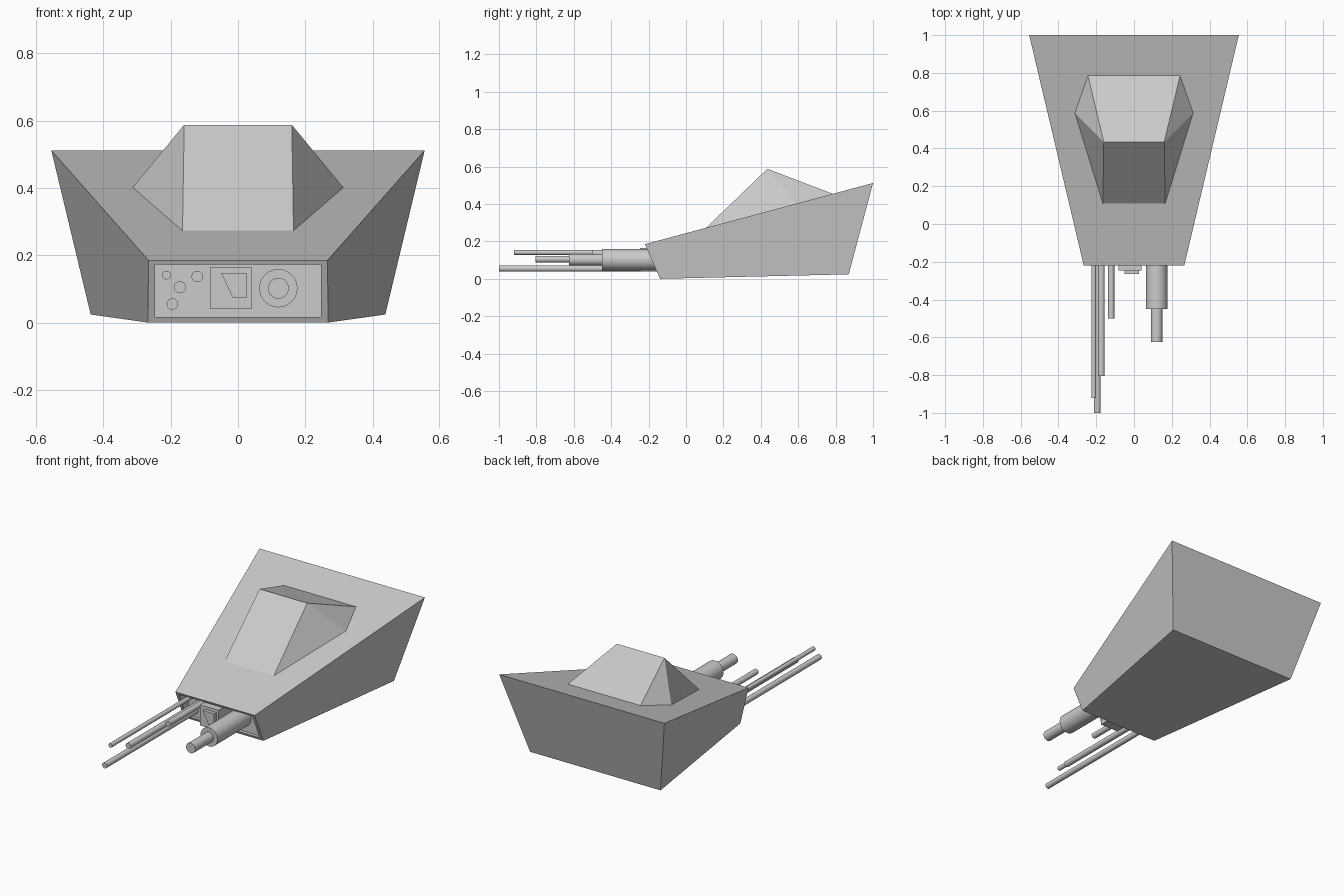
import bpy, bmesh
from math import pi
from mathutils import Matrix, Vector

cube = bpy.data.objects.get("Cube")
if cube:
    bpy.data.objects.remove(cube, do_unlink=True)

grey = bpy.data.materials.new("hull grey")
grey.use_nodes = True
grey.diffuse_color = (0.6, 0.6, 0.6, 1)
grey.node_tree.nodes["Principled BSDF"].inputs["Base Color"].default_value = (0.6, 0.6, 0.6, 1)


def finish(name, bm):
    bmesh.ops.recalc_face_normals(bm, faces=bm.faces)
    mesh = bpy.data.meshes.new(name)
    bm.to_mesh(mesh)
    bm.free()
    mesh.materials.append(grey)
    ob = bpy.data.objects.new(name, mesh)
    bpy.context.collection.objects.link(ob)
    return ob


def loft(name, rings):
    """Bridge equal-length rings of points and cap both ends."""
    bm = bmesh.new()
    loops = [[bm.verts.new(p) for p in ring] for ring in rings]
    for a, b in zip(loops, loops[1:]):
        for i in range(len(a)):
            j = (i + 1) % len(a)
            bm.faces.new((a[i], a[j], b[j], b[i]))
    bm.faces.new(loops[0])
    bm.faces.new(loops[-1])
    return finish(name, bm)


def ring(top, bottom):
    """Symmetric four-point ring from (half width, y, z) of its top and bottom edges."""
    (a, ya, za), (b, yb, zb) = top, bottom
    return [(-a, ya, za), (a, ya, za), (b, yb, zb), (-b, yb, zb)]


def nose_y(z):
    return -0.22 + (0.185 - z) * 0.44


def barrel(name, x, z, radius, tip, base=-0.1):
    bm = bmesh.new()
    place = Matrix.Translation(Vector((x, (tip + base) / 2, z))) @ Matrix.Rotation(pi / 2, 4, 'X')
    bmesh.ops.create_cone(bm, cap_ends=True, segments=24, radius1=radius,
                          radius2=radius, depth=base - tip, matrix=place)
    for f in bm.faces:
        f.smooth = len(f.verts) == 4
    for e in bm.edges:
        e.smooth = all(f.smooth for f in e.link_faces)
    return finish(name, bm)


# Hull wedge with a recessed panel in the sloping nose
hi, lo, panel_y = 0.172, 0.016, -0.125
loft("hull", [
    ring((0.555, 1.0, 0.512), (0.438, 0.87, 0.024)),
    ring((0.266, nose_y(0.185), 0.185), (0.268, nose_y(0), 0.0)),
    ring((0.246, nose_y(hi), hi), (0.246, nose_y(lo), lo)),
    ring((0.246, panel_y, hi), (0.246, panel_y, lo)),
])

# Faceted canopy: a ridge above a six-sided base lying on the hull
bm = bmesh.new()
base = [(0.165, 0.105), (0.315, 0.59), (0.245, 0.79)]
side = {}
for s in (-1, 1):
    side[s] = [bm.verts.new((s * x, y, 0.242 + y * 0.2664)) for x, y in base]
    side[s].append(bm.verts.new((s * 0.16, 0.435, 0.588)))
    front, mid, rear, peak = side[s]
    bm.faces.new((front, mid, peak))
    bm.faces.new((mid, rear, peak))
L, R = side[-1], side[1]
bm.faces.new((L[0], R[0], R[3], L[3]))
bm.faces.new((L[2], R[2], R[3], L[3]))
bm.faces.new((L[0], L[1], L[2], R[2], R[1], R[0]))
finish("canopy", bm)

# Main cannon
barrel("cannon_sleeve", 0.12, 0.102, 0.057, -0.45)
barrel("cannon_muzzle", 0.12, 0.102, 0.031, -0.625, -0.4)

# Cluster of thin barrels
barrel("upper_long_barrel", -0.213, 0.141, 0.013, -0.92)
barrel("middle_barrel", -0.173, 0.105, 0.018, -0.805)
barrel("lower_long_barrel", -0.195, 0.055, 0.017, -1.0)
barrel("short_barrel", -0.121, 0.137, 0.017, -0.5)


def prism(name, outline, y0, y1):
    return loft(name, [[(x, y, z) for x, z in outline] for y in (y0, y1)])


# Sensor housing with a tapered lens
prism("sensor_box", [(-0.083, 0.165), (0.04, 0.165), (0.04, 0.04), (-0.083, 0.04)], -0.1, -0.245)
prism("sensor_lens", [(-0.05, 0.147), (0.026, 0.147), (0.026, 0.073), (-0.015, 0.073)], -0.2, -0.265)
